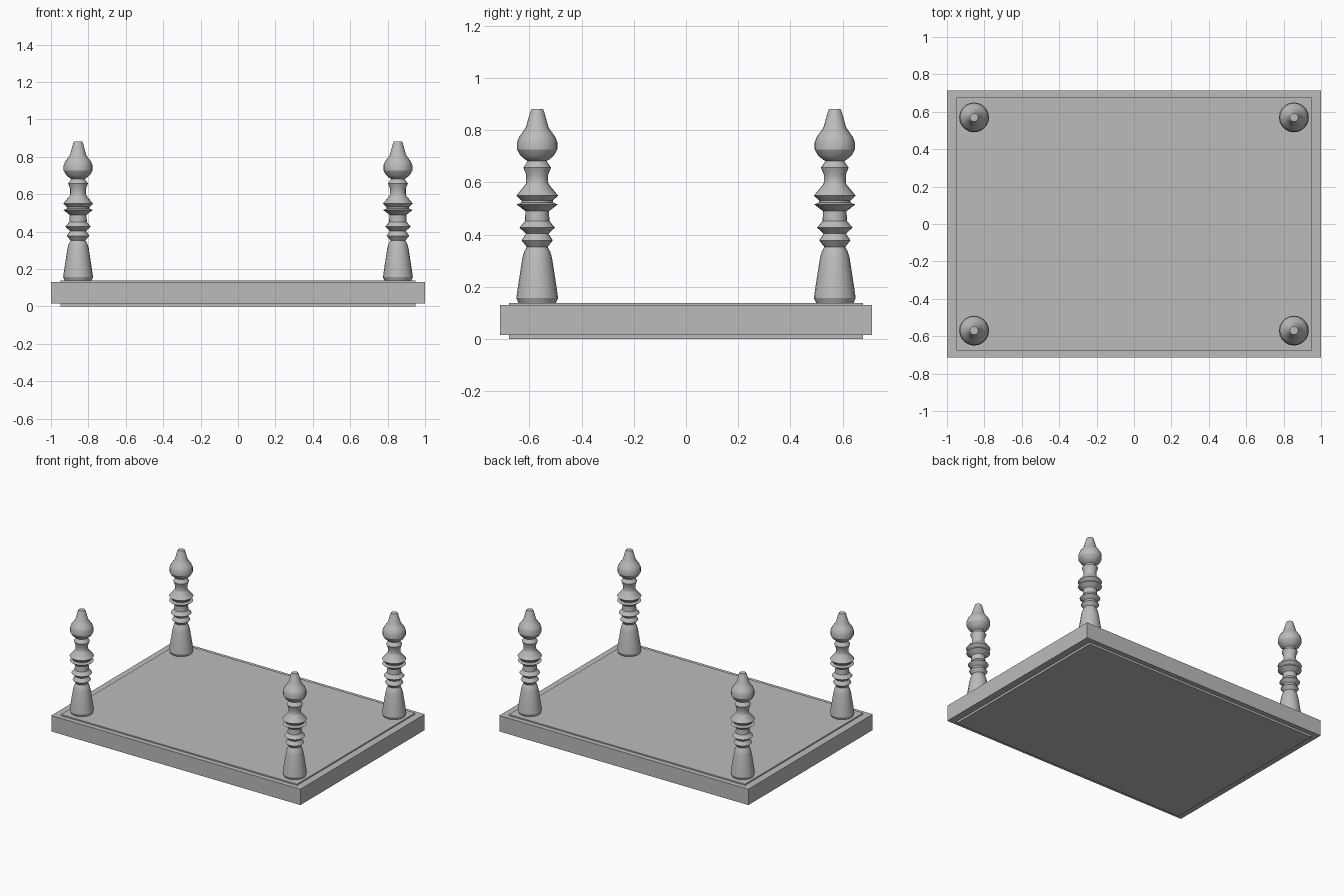
import bpy, bmesh, math

if "Cube" in bpy.data.objects:
    bpy.data.objects.remove(bpy.data.objects["Cube"])

stone = bpy.data.materials.new("plain grey")
stone.diffuse_color = (0.5, 0.5, 0.5, 1)
stone.use_nodes = True
stone.node_tree.nodes["Principled BSDF"].inputs["Base Color"].default_value = stone.diffuse_color


def block(name, half_x, half_y, z0, z1):
    bpy.ops.mesh.primitive_cube_add(size=1, location=(0, 0, (z0 + z1) / 2))
    ob = bpy.context.object
    ob.name = name
    ob.scale = (2 * half_x, 2 * half_y, z1 - z0)
    bpy.ops.object.transform_apply(location=True, rotation=False, scale=True)
    ob.data.materials.append(stone)


def turned_post(name, profile, x, y, sides=20):
    # Lathe the (radius, height) outline and close both ends
    bm = bmesh.new()
    rings = []
    for r, z in profile:
        rings.append([bm.verts.new((r * math.cos(2 * math.pi * i / sides),
                                    r * math.sin(2 * math.pi * i / sides), z))
                      for i in range(sides)])
    for a, b in zip(rings, rings[1:]):
        for i in range(sides):
            j = (i + 1) % sides
            bm.faces.new((a[i], a[j], b[j], b[i]))
    bm.faces.new(rings[0][::-1])
    bm.faces.new(rings[-1])
    me = bpy.data.meshes.new(name)
    bm.to_mesh(me)
    bm.free()
    me.materials.append(stone)
    ob = bpy.data.objects.new(name, me)
    ob.location = (x, y, 0)
    bpy.context.collection.objects.link(ob)
    bpy.ops.object.select_all(action='DESELECT')
    ob.select_set(True)
    bpy.context.view_layer.objects.active = ob
    bpy.ops.object.shade_smooth_by_angle(angle=math.radians(25))


# Slab with a slightly raised panel above and below
block("base_slab", 1.0, 0.713, 0.015, 0.13)
block("raised_panel", 0.948, 0.678, 0.0, 0.139)

# Turned post outline: foot, rings, neck, bulb, tip
outline = [
    (0.070, 0.135), (0.080, 0.157), (0.074, 0.20), (0.057, 0.31),
    (0.050, 0.335), (0.040, 0.353), (0.060, 0.378), (0.043, 0.404),
    (0.068, 0.427), (0.047, 0.452), (0.045, 0.49), (0.079, 0.516),
    (0.060, 0.523), (0.060, 0.531), (0.080, 0.550), (0.045, 0.592),
    (0.042, 0.60), (0.042, 0.63), (0.053, 0.657), (0.036, 0.682),
    (0.046, 0.688), (0.064, 0.703), (0.077, 0.726), (0.077, 0.755),
    (0.069, 0.775), (0.053, 0.797), (0.043, 0.812), (0.027, 0.870),
    (0.022, 0.882),
]
for sx, side in ((-1, "left"), (1, "right")):
    for sy, end in ((-1, "front"), (1, "back")):
        turned_post(f"post_{end}_{side}", outline, 0.855 * sx, 0.57 * sy)
